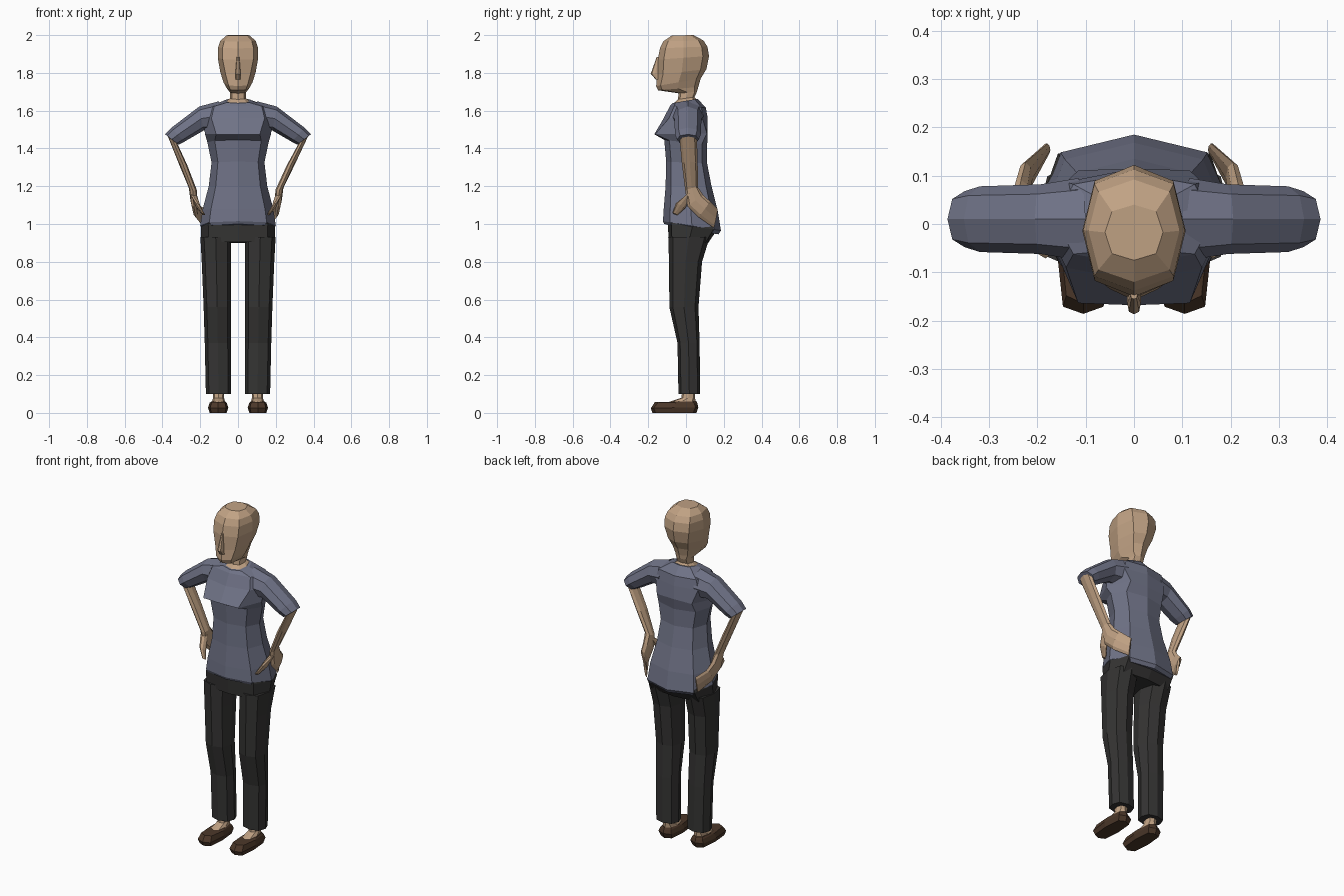
import bpy, bmesh
from mathutils import Vector


def material(name, rgb):
    m = bpy.data.materials.new(name)
    m.diffuse_color = (*rgb, 1)
    return m


SKIN = material("skin", (0.53, 0.36, 0.23))
SHIRT = material("shirt", (0.16, 0.17, 0.24))
CLOTH = material("trousers", (0.035, 0.034, 0.033))
LEATHER = material("leather", (0.07, 0.038, 0.022))


def loft(name, rings, mat, side=1):
    """Skin octagonal rings (end A, end B, half-width vector, kx, ky); side -1 mirrors in x."""
    bm = bmesh.new()
    loops = []
    for a, b, w, kx, ky in rings:
        a, b, w = Vector(a), Vector(b), Vector(w)
        mid, d = (a + b) / 2, (a - b) / 2
        shape = [(0, 1), (kx, ky), (1, 0), (kx, -ky), (0, -1), (-kx, -ky), (-1, 0), (-kx, ky)]
        pts = [mid + w * p + d * q for p, q in shape]
        loops.append([bm.verts.new((p.x * side, p.y, p.z)) for p in pts])
    for lo, hi in zip(loops, loops[1:]):
        for i in range(8):
            j = (i + 1) % 8
            bm.faces.new((lo[i], lo[j], hi[j], hi[i]))
    bm.faces.new(loops[0])
    bm.faces.new(loops[-1])
    bmesh.ops.recalc_face_normals(bm, faces=bm.faces)
    me = bpy.data.meshes.new(name)
    bm.to_mesh(me)
    bm.free()
    me.materials.append(mat)
    ob = bpy.data.objects.new(name, me)
    bpy.context.collection.objects.link(ob)
    return ob


def level(yf, zf, yb, zb, w, kx=0.76, ky=0.76, cx=0):
    """Horizontal ring from its front and back points and half width."""
    return (cx, yf, zf), (cx, yb, zb), (w, 0, 0), kx, ky


def limb(outer, inner, half, k=0.72):
    return outer, inner, half, k, k


# Head and neck
loft("head", [
    level(-0.07, 1.635, 0.055, 1.66, 0.066),
    level(-0.042, 1.66, 0.045, 1.672, 0.042),
    level(-0.04, 1.692, 0.058, 1.70, 0.042),
    level(-0.148, 1.708, 0.065, 1.725, 0.058, 0.7, 0.8),
    level(-0.158, 1.73, 0.078, 1.77, 0.077, 0.65, 0.8),
    level(-0.153, 1.79, 0.108, 1.82, 0.094, 0.7),
    level(-0.150, 1.87, 0.122, 1.89, 0.107, 0.76),
    level(-0.138, 1.93, 0.113, 1.94, 0.105, 0.78),
    level(-0.120, 1.967, 0.092, 1.972, 0.094, 0.78),
    level(-0.075, 1.998, 0.04, 2.0, 0.06)], SKIN)
loft("nose", [
    level(-0.160, 1.765, -0.14, 1.765, 0.014),
    level(-0.187, 1.795, -0.14, 1.79, 0.014),
    level(-0.155, 1.885, -0.14, 1.885, 0.007)], SKIN)

# Shirt body
loft("shirt_body", [
    level(-0.115, 1.0, 0.172, 0.945, 0.185),
    level(-0.122, 1.015, 0.185, 0.965, 0.2),
    level(-0.118, 1.08, 0.168, 1.07, 0.188),
    level(-0.108, 1.2, 0.135, 1.2, 0.155),
    level(-0.105, 1.33, 0.112, 1.32, 0.14),
    level(-0.115, 1.445, 0.112, 1.42, 0.162),
    level(-0.168, 1.475, 0.115, 1.48, 0.175, 0.66, 0.97),
    level(-0.118, 1.56, 0.115, 1.56, 0.185),
    level(-0.085, 1.625, 0.105, 1.615, 0.165),
    level(-0.072, 1.64, 0.062, 1.663, 0.078)], SHIRT)

# Pelvis of the trousers
loft("trouser_hips", [
    level(-0.09, 0.905, 0.118, 0.9, 0.195, 0.8, 0.85),
    level(-0.097, 1.0, 0.165, 0.97, 0.197, 0.8, 0.85),
    level(-0.095, 1.05, 0.15, 1.03, 0.185)], CLOTH)

for side, label in ((1, "left"), (-1, "right")):
    # Trouser leg
    legs = [(0.103, 0.067, -0.04, 0.075, 0.1), (0.107, 0.069, -0.045, 0.072, 0.37),
            (0.11, 0.072, -0.088, 0.066, 0.56), (0.115, 0.077, -0.09, 0.085, 0.8),
            (0.118, 0.081, -0.094, 0.125, 0.93)]
    loft(label + "_trouser_leg",
         [level(f, z, b, z, w, cx=c) for c, w, f, b, z in legs], CLOTH, side)

    # Foot and shoe
    loft(label + "_foot", [
        level(-0.11, 0.045, 0.052, 0.045, 0.038, cx=0.103),
        level(-0.085, 0.06, 0.05, 0.065, 0.034, cx=0.103),
        level(-0.025, 0.08, 0.048, 0.08, 0.029, cx=0.103),
        level(-0.018, 0.13, 0.05, 0.13, 0.03, cx=0.103)], SKIN, side)
    loft(label + "_shoe", [
        level(-0.178, 0.0, 0.055, 0.0, 0.045, 0.8, 0.85, 0.105),
        level(-0.186, 0.025, 0.065, 0.03, 0.054, 0.78, 0.88, 0.105),
        level(-0.165, 0.057, 0.06, 0.05, 0.045, 0.78, 0.85, 0.105),
        level(-0.12, 0.058, 0.055, 0.062, 0.037, cx=0.105)], LEATHER, side)

    # Sleeve and forearm
    loft(label + "_sleeve", [
        limb((0.10, 0.01, 1.65), (0.13, 0.01, 1.49), (0, 0.085, 0)),
        limb((0.205, 0.01, 1.622), (0.182, 0.01, 1.495), (0, 0.072, 0)),
        limb((0.352, 0.01, 1.51), (0.285, 0.01, 1.435), (0, 0.068, 0)),
        limb((0.386, 0.01, 1.475), (0.315, 0.01, 1.42), (0, 0.058, 0))], SHIRT, side)
    dx = 0 if side > 0 else 0.02
    loft(label + "_forearm", [
        limb((0.376, 0.012, 1.475), (0.323, 0.012, 1.43), (0, 0.046, 0)),
        limb((0.308 + dx / 2, 0.02, 1.33), (0.258 + dx / 2, 0.02, 1.31), (0, 0.042, 0)),
        limb((0.24 + dx, 0.03, 1.19), (0.198 + dx, 0.03, 1.18), (0, 0.034, 0.008))], SKIN, side)

    # Hand resting on the hip, thumb to the front
    loft(label + "_hand", [
        limb((0.24 + dx, 0.03, 1.19), (0.198 + dx, 0.03, 1.18), (0, 0.034, 0.008)),
        limb((0.232 + dx, 0.05, 1.125), (0.195 + dx, 0.05, 1.12), (0, 0.042, 0.03)),
        limb((0.219 + dx, 0.10, 1.08), (0.19 + dx, 0.095, 1.075), (0, 0.03, 0.042)),
        limb((0.165 + dx, 0.16, 1.03), (0.153 + dx, 0.153, 1.03), (0, 0.01, 0.05))], SKIN, side)
    loft(label + "_thumb", [
        limb((0.235 + dx, 0.02, 1.165), (0.198 + dx, 0.02, 1.155), (0, 0.026, 0.012)),
        limb((0.206 + dx, -0.03, 1.10), (0.178 + dx, -0.03, 1.09), (0, 0.024, -0.014)),
        limb((0.172 + dx, -0.058, 1.055), (0.155 + dx, -0.058, 1.05), (0, 0.013, -0.006))],
        SKIN, side)
